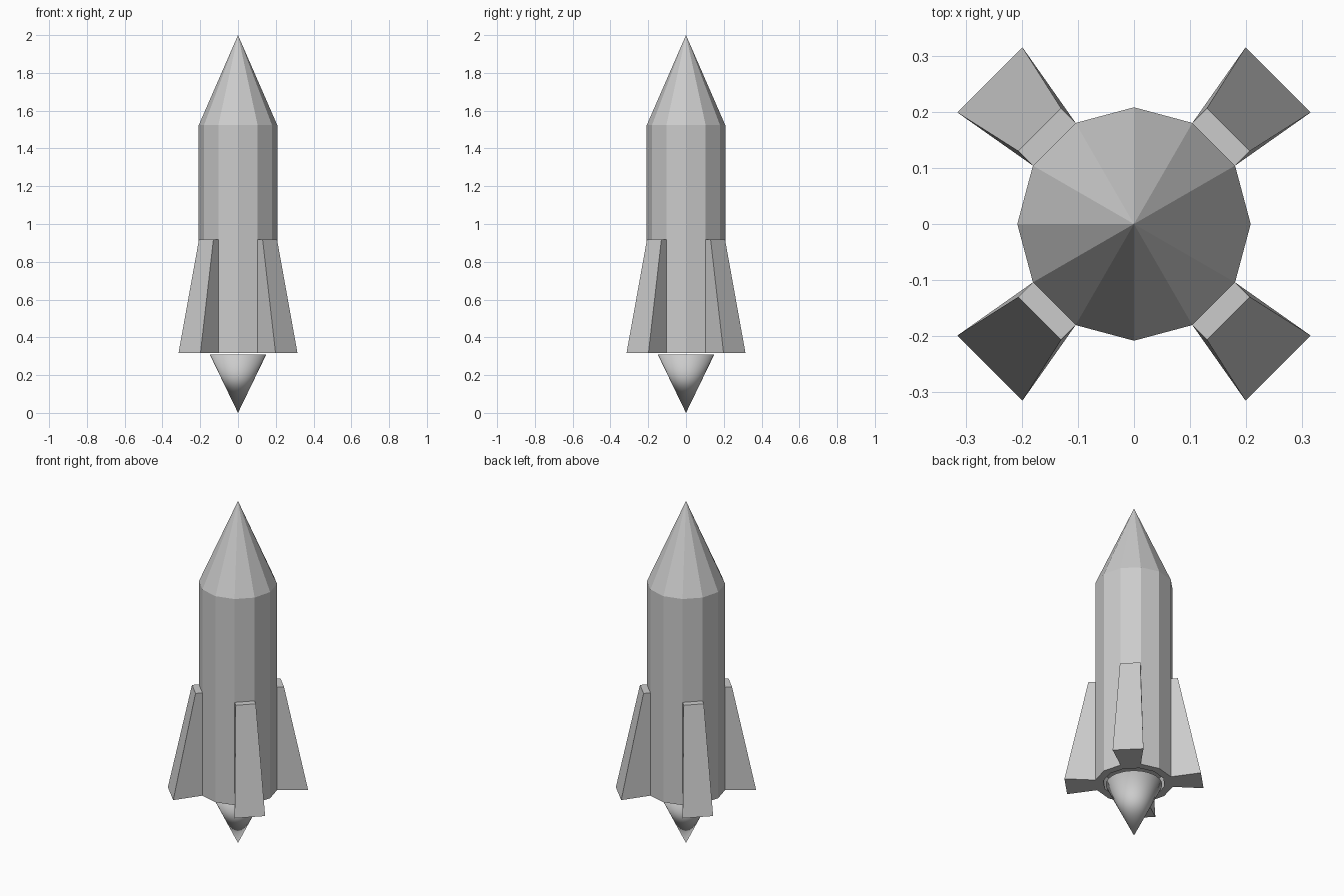
import bpy, bmesh
from math import pi, cos, sin

if "Cube" in bpy.data.objects:
    bpy.data.objects.remove(bpy.data.objects["Cube"])

SIDES = 12
R = 0.208
BASE, FIN_TOP, SHOULDER, TIP = 0.318, 0.919, 1.523, 2.0


def finish(bm, name, smooth=False):
    bmesh.ops.recalc_face_normals(bm, faces=bm.faces[:])
    for f in bm.faces:
        f.smooth = smooth
    mesh = bpy.data.meshes.new(name)
    bm.to_mesh(mesh)
    bm.free()
    obj = bpy.data.objects.new(name, mesh)
    bpy.context.collection.objects.link(obj)
    return obj


# Hull: nozzle recess, lip, straight body and pointed nose, lathed with 12 sides
bm = bmesh.new()
profile = [(0.165, 0.40), (0.165, BASE), (R, BASE), (R, FIN_TOP), (R, SHOULDER)]
rings = [[bm.verts.new((r * cos(2 * pi * i / SIDES), r * sin(2 * pi * i / SIDES), z))
          for i in range(SIDES)] for r, z in profile]
fin_faces = []
for k, (a, b) in enumerate(zip(rings, rings[1:])):
    for i in range(SIDES):
        j = (i + 1) % SIDES
        f = bm.faces.new((a[i], a[j], b[j], b[i]))
        if k == 2 and i % 3 == 1:
            fin_faces.append(f)
bm.faces.new(rings[0])
apex = bm.verts.new((0, 0, TIP))
for i in range(SIDES):
    bm.faces.new((rings[-1][i], rings[-1][(i + 1) % SIDES], apex))

# Fins: every third lower panel extruded, flaring out and widening to the base
bm.normal_update()
for f in bmesh.ops.extrude_discrete_faces(bm, faces=fin_faces)["faces"]:
    out = f.calc_center_median()
    out.z = 0
    out.normalize()
    for v in f.verts:
        low = v.co.z < 0.5
        dist, half = (0.363, 0.082) if low else (0.238, 0.054)
        side = 1 if out.x * v.co.y - out.y * v.co.x > 0 else -1
        v.co.x = out.x * dist - out.y * half * side
        v.co.y = out.y * dist + out.x * half * side
finish(bm, "rocket_hull_with_fins")

# Exhaust cone: smooth, pointing down from the nozzle
bm = bmesh.new()
bmesh.ops.create_cone(bm, cap_ends=True, cap_tris=True, segments=32,
                      radius1=0.0, radius2=0.15, depth=0.31)
bmesh.ops.remove_doubles(bm, verts=bm.verts[:], dist=1e-5)
bmesh.ops.translate(bm, verts=bm.verts[:], vec=(0, 0, 0.155))
finish(bm, "exhaust_cone", smooth=True)
